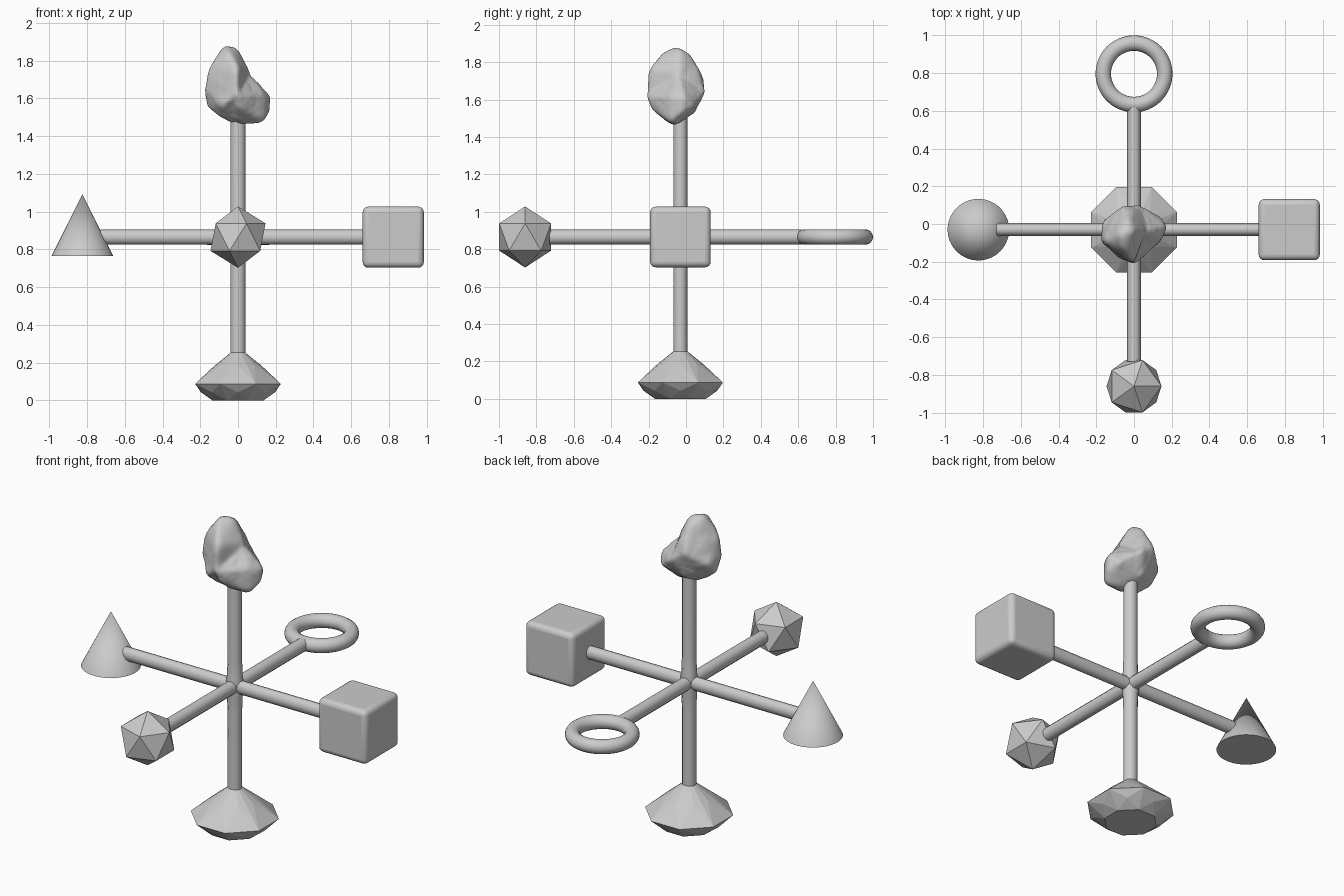
import bpy, bmesh
from math import sin, cos, pi, radians
from mathutils import Vector, noise
from mathutils.bvhtree import BVHTree

if "Cube" in bpy.data.objects:
    bpy.data.objects.remove(bpy.data.objects["Cube"])

Y, Z = -0.03, 0.865   # hub centre


def finish(name, angle=None):
    ob = bpy.context.object
    ob.name = name
    if angle:
        bpy.ops.object.shade_smooth_by_angle(angle=radians(angle))
    return ob


def from_bmesh(name, bm, angle=None):
    bmesh.ops.recalc_face_normals(bm, faces=bm.faces)
    me = bpy.data.meshes.new(name)
    bm.to_mesh(me)
    bm.free()
    ob = bpy.data.objects.new(name, me)
    bpy.context.collection.objects.link(ob)
    bpy.ops.object.select_all(action='DESELECT')
    bpy.context.view_layer.objects.active = ob
    ob.select_set(True)
    return finish(name, angle)


def hull(points):
    bm = bmesh.new()
    for p in points:
        bm.verts.new(p)
    res = bmesh.ops.convex_hull(bm, input=bm.verts)
    loose = [v for v in bm.verts if not v.link_faces]
    bmesh.ops.delete(bm, geom=loose, context='VERTS')
    return bm


def rod(name, axis, lo, hi, ru, rv, flare):
    """Oval rod along an axis, stations flaring gently at the hub."""
    c = Vector((0, Y, Z))
    u, v = [(a + 1) % 3 for a in (axis,)][0], (axis + 2) % 3
    mid = c[axis]
    bm = bmesh.new()
    rings = []
    for t, k in [(lo, 1), (mid - .16, 1), (mid - .06, 1 + flare / 3), (mid, 1 + flare),
                 (mid + .06, 1 + flare / 3), (mid + .16, 1), (hi, 1)]:
        ring = []
        for i in range(12):
            a = 2 * pi * i / 12
            p = c.copy()
            p[axis] = t
            p[u] += ru * k * cos(a)
            p[v] += rv * k * sin(a)
            ring.append(bm.verts.new(p))
        rings.append(ring)
    for a, b in zip(rings, rings[1:]):
        for i in range(12):
            j = (i + 1) % 12
            bm.faces.new((a[i], a[j], b[j], b[i]))
    bm.faces.new(rings[0])
    bm.faces.new(rings[-1])
    from_bmesh(name, bm, 40)


# Three crossing rods
rod("side_rod", 0, -0.73, 0.70, 0.034, 0.04, 0)
rod("depth_rod", 1, -0.73, 0.62, 0.04, 0.036, 0)
rod("upright_rod", 2, 0.23, 1.53, 0.04, 0.038, 0.3)

# Rounded cube on the right
bpy.ops.mesh.primitive_cube_add(size=0.324, location=(0.823, Y, Z))
cube = finish("rounded_cube")
bev = cube.modifiers.new("bevel", 'BEVEL')
bev.width, bev.segments = 0.03, 4
bpy.ops.object.shade_smooth_by_angle(angle=radians(30))

# Cone on the left
bpy.ops.mesh.primitive_cone_add(vertices=64, radius1=0.163, depth=0.326,
                                location=(-0.825, Y, 0.765 + 0.163))
finish("cone", 30)

# Faceted ball at the front
bpy.ops.mesh.primitive_ico_sphere_add(subdivisions=1, radius=0.163, location=(0, -0.86, Z))
finish("faceted_ball")

# Ring at the back
bpy.ops.mesh.primitive_torus_add(major_segments=48, minor_segments=16, major_radius=0.163,
                                 minor_radius=0.041, location=(0, 0.796, Z))
finish("ring", 40)

# Cut gem at the base, table face down
R = 0.246
pts = [(0, Y, 0.284)]
for r, z, off in [(0.5, 0.185, 0), (1, 0.087, .5), (0.8, 0.043, 0), (0.6, 0, .5)]:
    for i in range(8):
        a = (i + off) * pi / 4
        pts.append((R * r * sin(a), Y + R * r * cos(a), z))
from_bmesh("gem_base", hull(pts))

# Rock on top: a sphere projected onto two overlapping lumps, then weathered
tall = [(-.085, -.05, 1.885), (0, -.03, 1.87), (-.05, -.13, 1.86), (-.03, .04, 1.84),
        (.065, -.03, 1.74), (0, -.21, 1.76), (-.155, -.1, 1.77), (-.18, -.09, 1.65),
        (-.165, .02, 1.62), (-.16, -.06, 1.55), (-.06, .1, 1.7), (.03, .1, 1.64),
        (0, -.215, 1.63), (-.02, .05, 1.53), (-.08, -.1, 1.49), (-.02, -.06, 1.46),
        (-.08, -.18, 1.56)]
low = [(.18, -.01, 1.61), (.172, -.03, 1.52), (.15, -.08, 1.475), (.14, .04, 1.56),
       (.14, -.09, 1.62), (0, -.215, 1.62), (0, -.19, 1.55), (0, -.07, 1.46),
       (.03, .1, 1.64), (.05, -.04, 1.745), (-.1, -.05, 1.62), (-.02, .05, 1.53),
       (.08, -.05, 1.462)]
centre = Vector((0, -.05, 1.63))
trees = []
for lump in (tall, low):
    hb = hull(lump)
    trees.append(BVHTree.FromBMesh(hb))
    hb.free()
bm = bmesh.new()
bmesh.ops.create_icosphere(bm, subdivisions=5, radius=1)
for v in bm.verts:
    d = v.co.normalized()
    dist = max((t.ray_cast(centre, d)[3] or 0) for t in trees)
    v.co = centre + d * dist
for _ in range(4):
    bmesh.ops.smooth_vert(bm, verts=bm.verts, factor=0.5,
                          use_axis_x=True, use_axis_y=True, use_axis_z=True)
for v in bm.verts:
    n = noise.noise(v.co * 14) * 0.005 + noise.noise(v.co * 45) * 0.002
    v.co += (v.co - centre).normalized() * n
from_bmesh("rock_top", bm, 40)
